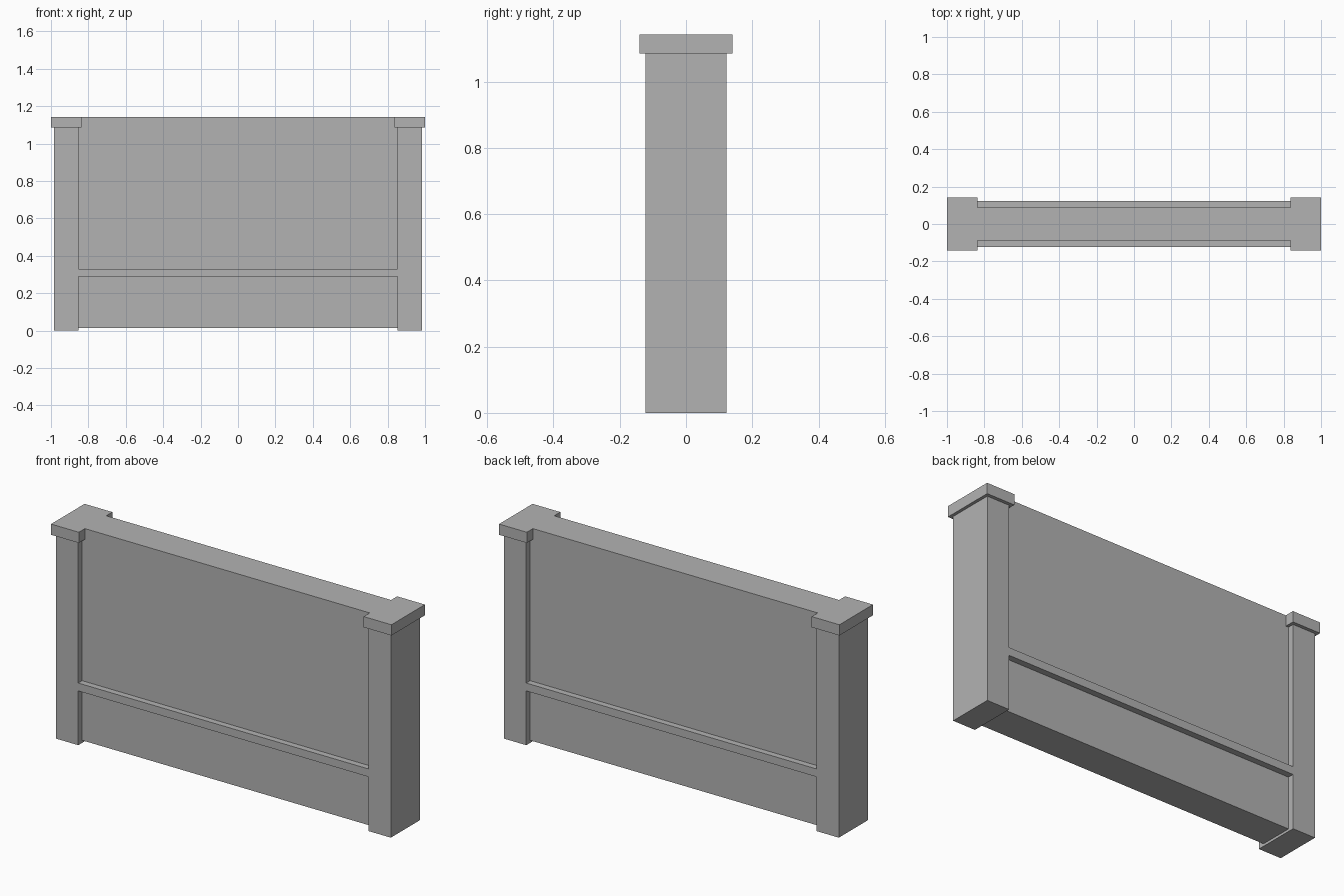
import bpy
import bmesh

if "Cube" in bpy.data.objects:
    bpy.data.objects.remove(bpy.data.objects["Cube"])

grey = bpy.data.materials.new("plain grey")
grey.diffuse_color = (0.45, 0.45, 0.45, 1.0)
grey.use_nodes = True
grey.node_tree.nodes["Principled BSDF"].inputs["Base Color"].default_value = grey.diffuse_color


def extrude_outline(name, outline, half_depth):
    """Extrude a front (x, z) outline evenly about y = 0."""
    bm = bmesh.new()
    face = bm.faces.new([bm.verts.new((x, -half_depth, z)) for x, z in outline])
    ext = bmesh.ops.extrude_face_region(bm, geom=[face])
    moved = [v for v in ext["geom"] if isinstance(v, bmesh.types.BMVert)]
    bmesh.ops.translate(bm, verts=moved, vec=(0, 2 * half_depth, 0))
    bmesh.ops.recalc_face_normals(bm, faces=bm.faces)
    mesh = bpy.data.meshes.new(name)
    bm.to_mesh(mesh)
    bm.free()
    mesh.materials.append(grey)
    obj = bpy.data.objects.new(name, mesh)
    bpy.context.collection.objects.link(obj)
    return obj


def box(name, x0, x1, z0, z1, half_depth):
    return extrude_outline(name, [(x0, z0), (x1, z0), (x1, z1), (x0, z1)], half_depth)


POST_IN, POST_OUT = 0.853, 0.984
CAP_IN, CAP_OUT = 0.837, 1.0
CAP_Z, TOP = 1.085, 1.142
BASE_Z = 0.013
POST_Y, CAP_Y, PANEL_Y = 0.1225, 0.1405, 0.0895

# Posts with wider caps at both ends
for side, s in (("left", -1), ("right", 1)):
    box(side + "_post", *sorted((s * POST_IN, s * POST_OUT)), 0, CAP_Z, POST_Y)
    box(side + "_cap", *sorted((s * CAP_IN, s * CAP_OUT)), CAP_Z, TOP, CAP_Y)

# Wall panel, notched at the top corners to fit between the caps
half = [(POST_IN, BASE_Z), (POST_IN, CAP_Z), (CAP_IN, CAP_Z), (CAP_IN, TOP)]
extrude_outline("wall_panel", half + [(-x, z) for x, z in reversed(half)], PANEL_Y)

# Rail strips on the front and back, flush with the posts
rail_depth = (POST_Y - PANEL_Y) / 2
for side, s in (("front", -1), ("back", 1)):
    rail = box(side + "_rail", -POST_IN, POST_IN, 0.288, 0.33, rail_depth)
    rail.location.y = s * (PANEL_Y + rail_depth)
